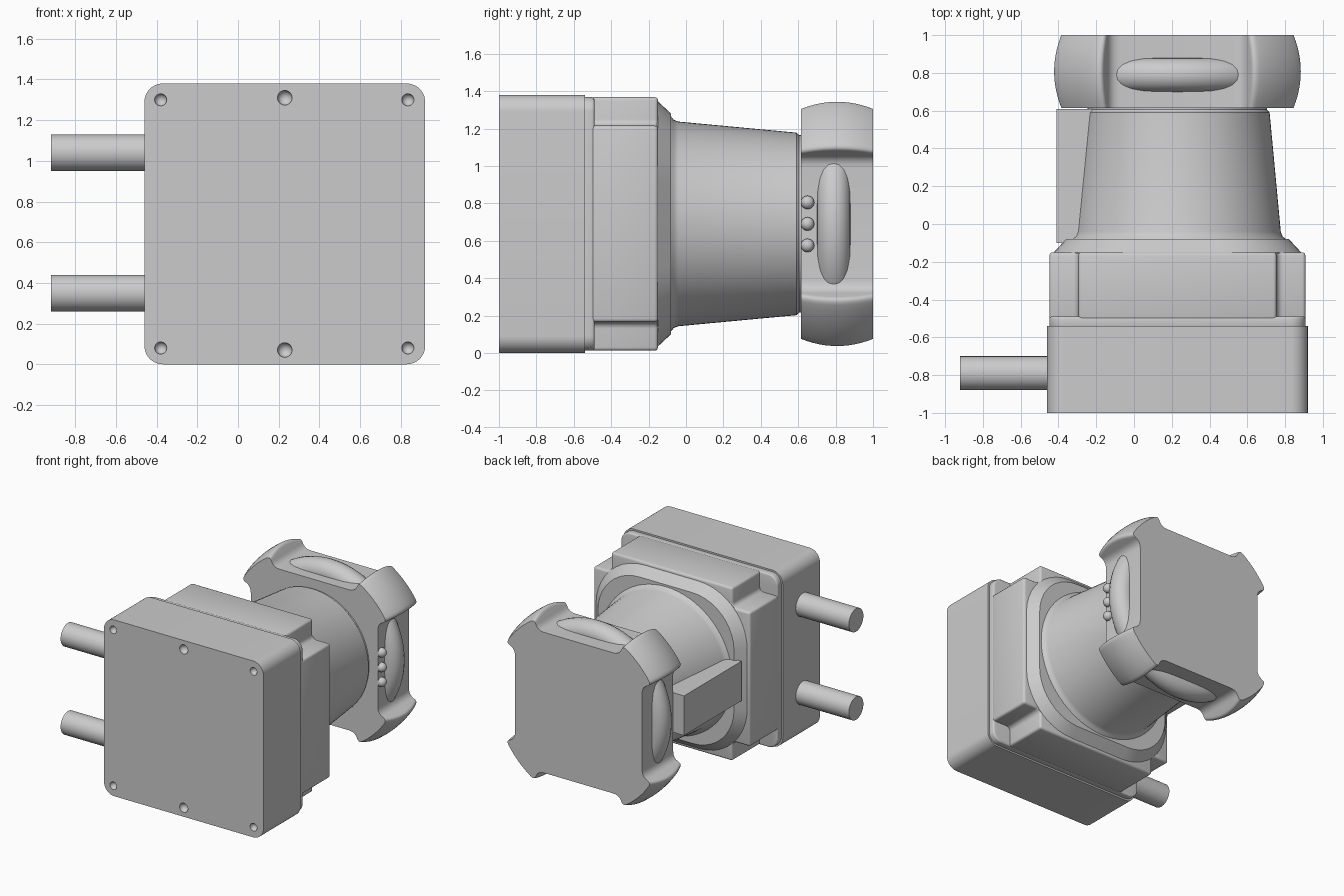
import bpy, bmesh
from math import sin, cos, pi, radians, sqrt, atan2
from mathutils import Vector, Matrix

cube = bpy.data.objects.get("Cube")
if cube:
    bpy.data.objects.remove(cube, do_unlink=True)

AX, AZ = 0.23, 0.69          # main axis, running along y

grey = bpy.data.materials.new("plain grey")
grey.use_nodes = True
COLOUR = (0.6, 0.6, 0.6, 1)
grey.diffuse_color = COLOUR
grey.node_tree.nodes["Principled BSDF"].inputs["Base Color"].default_value = COLOUR


def add_object(name, bm):
    bmesh.ops.recalc_face_normals(bm, faces=bm.faces)
    mesh = bpy.data.meshes.new(name)
    bm.to_mesh(mesh)
    bm.free()
    mesh.materials.append(grey)
    ob = bpy.data.objects.new(name, mesh)
    bpy.context.collection.objects.link(ob)
    return ob


def finish(ob, bevel=0):
    bpy.ops.object.select_all(action='DESELECT')
    ob.select_set(True)
    bpy.context.view_layer.objects.active = ob
    if bevel:
        mod = ob.modifiers.new("soft edges", 'BEVEL')
        mod.width, mod.segments = bevel, 3
        mod.limit_method, mod.angle_limit = 'ANGLE', radians(40)
    for mod in list(ob.modifiers):
        bpy.ops.object.modifier_apply(modifier=mod.name)
    bpy.ops.object.shade_smooth_by_angle(angle=radians(32))
    return ob


def loft(name, rings):
    """Skin a list of (y, outline) sections around the main axis."""
    bm = bmesh.new()
    loops = [[bm.verts.new((AX + u, y, AZ + v)) for u, v in pts] for y, pts in rings]
    n = len(loops[0])
    for a, b in zip(loops, loops[1:]):
        for i in range(n):
            j = (i + 1) % n
            bm.faces.new((a[i], a[j], b[j], b[i]))
    bm.faces.new(loops[0])
    bm.faces.new(loops[-1])
    return add_object(name, bm)


def quarter_turns(pts):
    out = []
    for k in range(4):
        c, s = round(cos(k * pi / 2)), round(sin(k * pi / 2))
        out += [(c * u - s * v, s * u + c * v) for u, v in pts]
    return out


def arc(cx, cy, r, a0, a1, n):
    steps = [a0 + (a1 - a0) * i / n for i in range(n + 1)]
    return [(cx + r * cos(a), cy + r * sin(a)) for a in steps]


def rounded_square(half, r, n=10):
    return quarter_turns(arc(half - r, half - r, r, 0, pi / 2, n))


def circle(r, n=72):
    return [(r * cos(2 * pi * i / n), r * sin(2 * pi * i / n)) for i in range(n)]


def bezier(a, b, c, n=5):
    ts = [i / n for i in range(n + 1)]
    return [a * (1 - t) ** 2 + b * 2 * t * (1 - t) + c * t * t for t in ts]


# Front housing with countersunk screw holes
housing = loft("front_housing", [(y, rounded_square(0.69, 0.09)) for y in (-1, -0.54)])
bm = bmesh.new()
for side in (-1, 1):
    for u, r in ((-0.61, 0.03), (0, 0.036), (0.605, 0.03)):
        v = side * (0.62 if u == 0 else 0.61)
        bmesh.ops.create_uvsphere(bm, u_segments=20, v_segments=12, radius=r,
                                  matrix=Matrix.Translation((AX + u, -1, AZ + v)))
cutter = add_object("screw_hole_cutter", bm)
cutter.hide_render = True
cut = housing.modifiers.new("screw holes", 'BOOLEAN')
cut.operation, cut.solver, cut.object = 'DIFFERENCE', 'EXACT', cutter
finish(housing)
bpy.data.objects.remove(cutter, do_unlink=True)

# Rear housing: flange plus a body with notched corners
finish(loft("housing_flange", [(y, rounded_square(0.678, 0.08)) for y in (-0.55, -0.49)]), 0.012)
H, N, F = 0.678, 0.525, 0.035
notch = [(H, N)] + arc(N + F, N + F, F, -pi / 2, -pi, 5) + [(N, H)]
finish(loft("notched_body", [(y, quarter_turns(notch)) for y in (-0.51, -0.15)]), 0.018)

# Chamfered plate behind the body
finish(loft("chamfer_plate", [(-0.16, rounded_square(0.655, 0.42)),
                              (-0.15, rounded_square(0.655, 0.42)),
                              (-0.08, rounded_square(0.59, 0.36))]))

# Tapered neck with a small fillet at its base
finish(loft("tapered_neck", [(-0.1, circle(0.585)), (-0.08, circle(0.575)),
                             (-0.065, circle(0.556)), (-0.04, circle(0.547)),
                             (0.59, circle(0.488)), (0.605, circle(0.475)),
                             (0.63, circle(0.475))]))

# Side lug along the neck
bm = bmesh.new()
bmesh.ops.create_cube(bm, size=1, matrix=Matrix.Translation((-0.205, 0.255, AZ))
                      @ Matrix.Diagonal((0.41, 0.71, 0.31, 1)))
finish(add_object("side_lug", bm))


# Knob: four barrel-shaped lobes with flat notches between them
def knob_outline(radius):
    corner = Vector((0.55, 0.35))
    wall = Vector((0.11, 0.05)).normalized()
    d = corner.dot(wall)
    tip = corner + wall * (-d + sqrt(d * d - corner.length_squared + radius * radius))
    start = atan2(tip.y, tip.x) + 0.05
    crest = Vector((cos(start), sin(start))) * radius
    half = bezier(corner - Vector((0, 0.05)), corner, corner + wall * 0.045)
    half += bezier(tip - wall * 0.03, tip, crest)
    half = [(p.x, p.y) for p in half]
    middle = arc(0, 0, radius, start, pi / 2 - start, 8)[1:-1]
    return quarter_turns(half + middle + [(v, u) for u, v in reversed(half)])


sections = []
for i in range(13):
    t = -1 + 2 * i / 12
    sections.append((0.8075 + 0.1925 * t, knob_outline(0.777 - 0.042 * t * t)))
finish(loft("knob", sections))

# Rounded grip ring bulging out of the knob notches
bm = bmesh.new()
MAJOR, SEG, RND = 0.55, 96, 20
grid = []
for i in range(SEG):
    a = 2 * pi * i / SEG
    row = []
    for j in range(RND):
        b = 2 * pi * j / RND
        r = MAJOR + 0.09 * cos(b)
        row.append(bm.verts.new((AX + r * cos(a), 0.79 + 0.09 * sin(b), AZ + r * sin(a))))
    grid.append(row)
for i in range(SEG):
    for j in range(RND):
        p, q, k = grid[i], grid[(i + 1) % SEG], (j + 1) % RND
        bm.faces.new((p[j], q[j], q[k], p[k]))
finish(add_object("grip_ring", bm))

# Three indicator beads in one notch
for i in (-1, 0, 1):
    bm = bmesh.new()
    bmesh.ops.create_uvsphere(bm, u_segments=20, v_segments=12, radius=0.036,
                              matrix=Matrix.Translation((AX + 0.56, 0.65, AZ + 0.115 * i)))
    finish(add_object("indicator_bead", bm))

# Two cable conduits on the side of the front housing
for z in (0.35, 1.04):
    bm = bmesh.new()
    bmesh.ops.create_cone(bm, cap_ends=True, segments=40, radius1=0.09, radius2=0.09, depth=0.5,
                          matrix=Matrix.Translation((-0.67, -0.79, z))
                          @ Matrix.Rotation(pi / 2, 4, 'Y'))
    finish(add_object("cable_conduit", bm))
